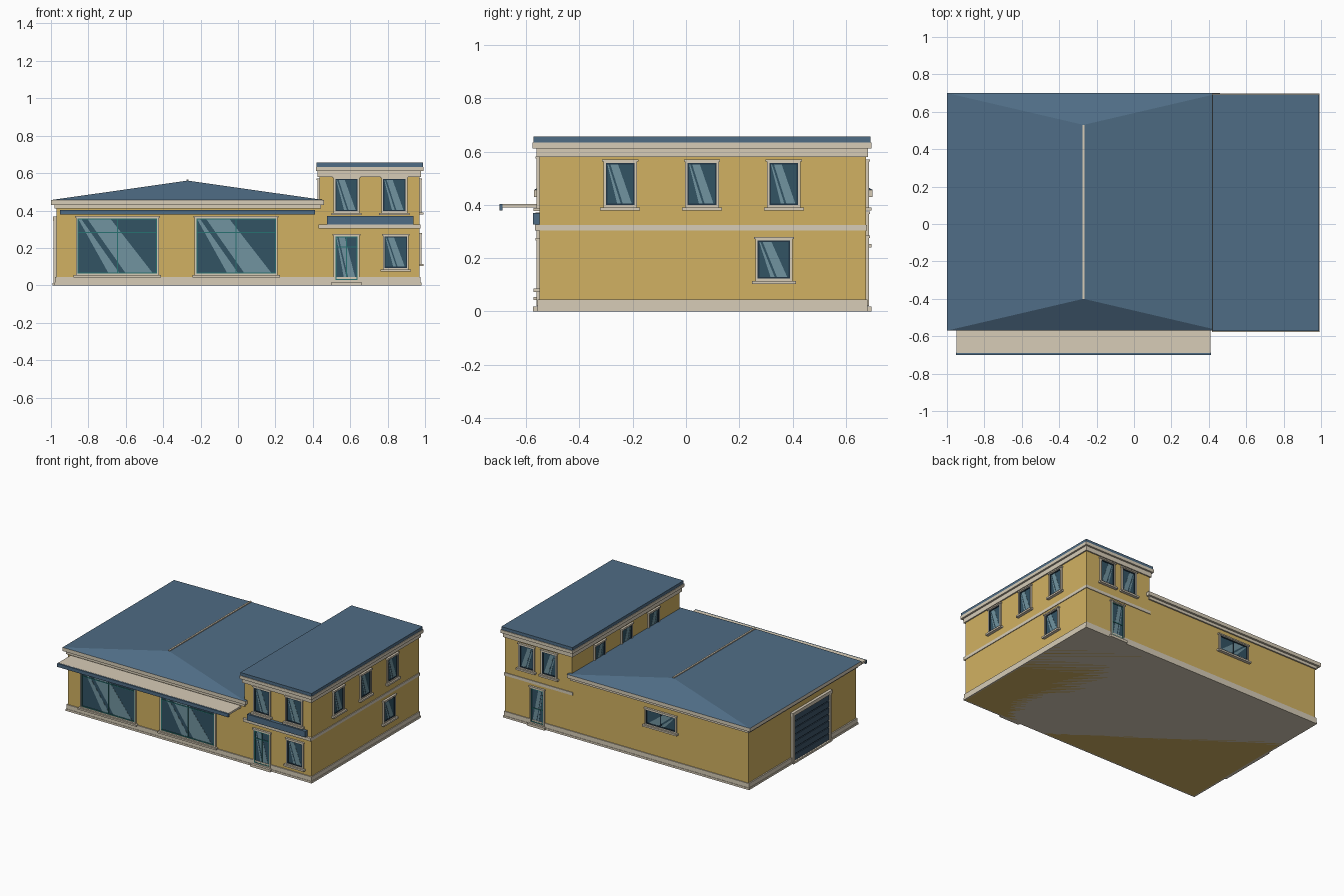
import bpy, bmesh
from mathutils import Vector

if "Cube" in bpy.data.objects:
    bpy.data.objects.remove(bpy.data.objects["Cube"])


def mat(name, r, g, b):
    m = bpy.data.materials.new(name)
    m.diffuse_color = ((r / 255) ** 2.2, (g / 255) ** 2.2, (b / 255) ** 2.2, 1)
    m.use_nodes = True
    m.node_tree.nodes["Principled BSDF"].inputs["Base Color"].default_value = m.diffuse_color
    return m


WALL = mat("ochre_wall", 208, 176, 98)
TRIM = mat("cream_trim", 214, 203, 182)
ROOF = mat("blue_roof", 80, 108, 132)
GLASS = mat("dark_glass", 54, 84, 100)
SHINE = mat("glass_reflection", 112, 146, 158)
DARK = mat("navy_frame", 38, 56, 70)
TEAL = mat("teal_frame", 44, 112, 112)
DOOR = mat("shutter_blue", 62, 84, 104)


def finish(name, bm, material):
    bmesh.ops.recalc_face_normals(bm, faces=bm.faces)
    me = bpy.data.meshes.new(name)
    bm.to_mesh(me)
    bm.free()
    me.materials.append(material)
    ob = bpy.data.objects.new(name, me)
    bpy.context.collection.objects.link(ob)
    return ob


def box(name, x, y, z, material):
    bm = bmesh.new()
    bmesh.ops.create_cube(bm, size=1)
    for v in bm.verts:
        v.co = Vector([(a[0] + a[1]) / 2 + c * (a[1] - a[0]) for a, c in zip((x, y, z), v.co)])
    return finish(name, bm, material)


# Building outline
X0, XT, X1, Y0, Y1 = -0.97, 0.435, 0.97, -0.55, 0.675

# Wall coordinates: u along the wall, z up, d outwards
SIDES = {
    "front": lambda u, z, d: (u, Y0 - d, z),
    "back": lambda u, z, d: (u, Y1 + d, z),
    "right": lambda u, z, d: (X1 + d, u, z),
    "left": lambda u, z, d: (X0 - d, u, z),
    "inner": lambda u, z, d: (XT - d, u, z),
}


def slab(name, side, points, d0, d1, material):
    """Outline in wall coordinates, extruded outwards from d0 to d1."""
    f = SIDES[side]
    bm = bmesh.new()
    lo = [bm.verts.new(f(u, z, d0)) for u, z in points]
    hi = [bm.verts.new(f(u, z, d1)) for u, z in points]
    bm.faces.new(lo)
    bm.faces.new(hi)
    n = len(points)
    for i in range(n):
        bm.faces.new((lo[i], lo[(i + 1) % n], hi[(i + 1) % n], hi[i]))
    return finish(name, bm, material)


def panel(name, side, u0, u1, z0, z1, d0, d1, material):
    return slab(name, side, [(u0, z0), (u1, z0), (u1, z1), (u0, z1)], d0, d1, material)


def surround(name, side, u0, u1, z0, z1, t, d, material):
    panel(name + "_left", side, u0, u0 + t, z0, z1, -0.005, d, material)
    panel(name + "_right", side, u1 - t, u1, z0, z1, -0.005, d, material)
    panel(name + "_top", side, u0 + t, u1 - t, z1 - t, z1, -0.005, d, material)
    panel(name + "_bottom", side, u0 + t, u1 - t, z0, z0 + t, -0.005, d, material)


def window(name, side, c, w, z0, z1, mullions=(), transoms=(), sill=True, bar=DARK):
    u0, u1 = c - w / 2, c + w / 2
    surround(name + "_casing", side, u0, u1, z0, z1, 0.009, 0.011, TRIM)
    a, b, lo, hi = u0 + 0.009, u1 - 0.009, z0 + 0.009, z1 - 0.009
    surround(name + "_sash", side, a, b, lo, hi, 0.006, 0.008, bar)
    panel(name + "_glass", side, a, b, lo, hi, -0.005, 0.003, GLASS)
    a, b, lo, hi = a + 0.006, b - 0.006, lo + 0.006, hi - 0.006
    # diagonal reflections
    for i, (t0, t1, b0, b1) in enumerate([(0.12, 0.42, 0.6, 0.95), (0.0, 0.04, 0.38, 0.52)]):
        s = lambda k: a + k * (b - a)
        slab(f"{name}_reflection_{i}", side, [(s(b0), lo), (s(b1), lo), (s(t1), hi), (s(t0), hi)],
             0.002, 0.004, SHINE)
    for i, k in enumerate(mullions):
        u = a + k * (b - a)
        panel(f"{name}_mullion_{i}", side, u - 0.003, u + 0.003, lo, hi, 0, 0.007, bar)
    for i, z in enumerate(transoms):
        panel(f"{name}_transom_{i}", side, a, b, z - 0.003, z + 0.003, 0, 0.007, bar)
    # head moulding and sill
    panel(name + "_head", side, u0 - 0.005, u1 + 0.005, z1 - 0.004, z1 + 0.005, 0, 0.015, TRIM)
    if sill:
        panel(name + "_sill", side, u0 - 0.012, u1 + 0.012, z0 - 0.012, z0, 0, 0.022, TRIM)


# Main masses with plinths
box("hall_walls", (X0, XT), (Y0, Y1), (0, 0.44), WALL)
box("tower_walls", (XT, X1), (Y0, Y1), (0, 0.62), WALL)
box("plinth", (X0 - 0.009, X1 + 0.006), (Y0 - 0.007, Y1 + 0.006), (0, 0.045), TRIM)
box("plinth_foot", (X0 - 0.012, X1 + 0.01), (Y0 - 0.01, Y1 + 0.009), (0, 0.014), TRIM)

# Hall eaves and hipped roof
box("hall_cornice", (X0 - 0.01, XT + 0.01), (Y0 - 0.01, Y1 + 0.01), (0.41, 0.432), TRIM)
box("hall_eaves", (-1.0, 0.46), (-0.57, 0.70), (0.43, 0.456), TRIM)
bm = bmesh.new()
e = [bm.verts.new(p) for p in ((-1, -0.57, 0.456), (0.46, -0.57, 0.456), (0.46, 0.70, 0.456), (-1, 0.70, 0.456))]
r0, r1 = bm.verts.new((-0.27, -0.40, 0.56)), bm.verts.new((-0.27, 0.53, 0.56))
for f in ((e[0], e[1], r0), (e[1], e[2], r1, r0), (e[2], e[3], r1), (e[3], e[0], r0, r1), e):
    bm.faces.new(f)
finish("hall_roof", bm, ROOF)
box("ridge_cap", (-0.276, -0.264), (-0.40, 0.53), (0.55, 0.566), TRIM)

# Tower belt course, cornice and roof
box("belt_course", (XT - 0.005, X1 + 0.005), (Y0 - 0.009, Y1 + 0.005), (0.303, 0.324), TRIM)
box("tower_frieze", (XT - 0.009, X1 + 0.009), (Y0 - 0.011, Y1 + 0.009), (0.58, 0.612), TRIM)
box("tower_cornice", (0.416, 0.992), (-0.577, 0.697), (0.612, 0.634), TRIM)
box("tower_roof", (0.42, 0.988), (-0.573, 0.693), (0.634, 0.656), ROOF)

# Awning over the shop windows
box("awning", (-0.95, 0.41), (-0.69, -0.54), (0.39, 0.404), TRIM)
box("awning_fascia", (-0.952, 0.412), (-0.70, -0.688), (0.378, 0.403), ROOF)

# Shop windows
for i, c in enumerate((-0.645, -0.01)):
    window(f"shop_window_{i}", "front", c, 0.444, 0.054, 0.366, (0.5,), (0.283,), bar=TEAL)

# Tower front: windows, blank sign board, entrance
for i, c in enumerate((0.58, 0.836)):
    window(f"front_upper_window_{i}", "front", c, 0.138, 0.388, 0.577)
window("front_lower_window", "front", 0.843, 0.138, 0.085, 0.27)
window("entrance_door", "front", 0.58, 0.138, 0.02, 0.27, (0.5,), (0.205,), sill=False, bar=TEAL)
panel("entrance_step", "front", 0.5, 0.66, 0, 0.018, 0, 0.025, TRIM)
panel("sign_board", "front", 0.475, 0.938, 0.326, 0.37, 0, 0.024, ROOF)
panel("sign_shelf", "front", 0.435, 0.975, 0.304, 0.326, 0, 0.016, TRIM)

# Tower side windows, both faces
for i, c in enumerate((-0.247, 0.06, 0.367)):
    window(f"right_upper_window_{i}", "right", c, 0.126, 0.39, 0.566)
    window(f"inner_upper_window_{i}", "inner", c, 0.126, 0.39, 0.566)
window("right_lower_window", "right", 0.33, 0.14, 0.115, 0.275)

# Back openings
for i, c in enumerate((0.615, 0.795)):
    window(f"back_upper_window_{i}", "back", c, 0.126, 0.39, 0.566)
window("back_hall_window", "back", -0.275, 0.25, 0.252, 0.37, (0.5,))
window("back_door", "back", 0.71, 0.115, 0.02, 0.28, (), (0.13,), sill=False, bar=TEAL)
panel("back_step", "back", 0.64, 0.78, 0, 0.018, 0, 0.022, TRIM)

# Roller shutter on the left side
panel("shutter_back", "left", -0.23, 0.17, 0.01, 0.345, -0.005, 0.004, DARK)
for i in range(7):
    z = 0.015 + i * 0.047
    panel(f"shutter_slat_{i}", "left", -0.23, 0.17, z, z + 0.041, 0, 0.01, DOOR)
for n, u in (("front", -0.25), ("back", 0.17)):
    panel("shutter_jamb_" + n, "left", u, u + 0.02, 0, 0.345, 0, 0.017, TRIM)
panel("shutter_lintel", "left", -0.255, 0.195, 0.343, 0.368, 0, 0.02, TRIM)
panel("shutter_threshold", "left", -0.25, 0.19, 0, 0.013, 0, 0.022, TRIM)
